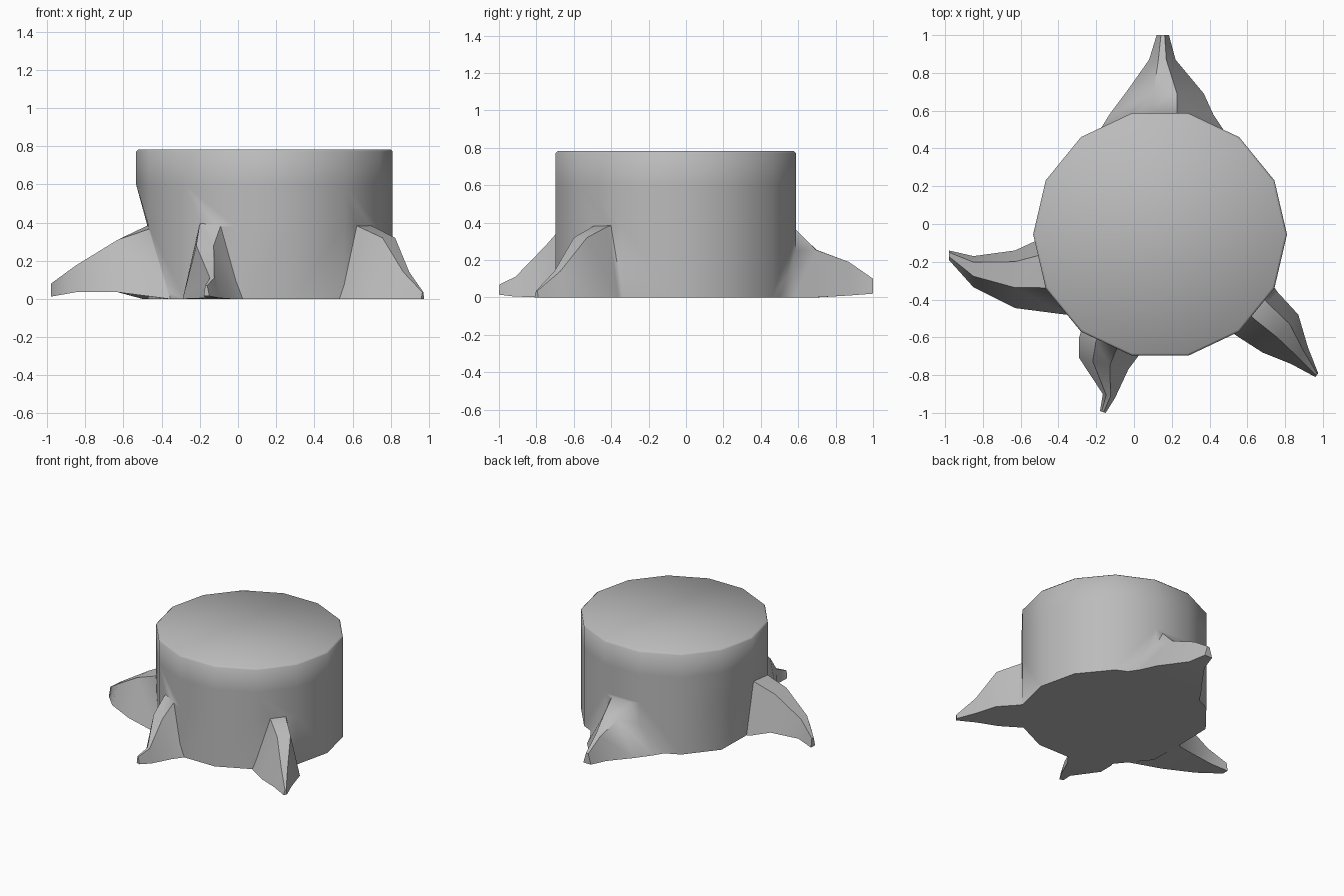
import bpy, bmesh, math
from mathutils import Vector

cube = bpy.data.objects.get("Cube")
if cube:
    bpy.data.objects.remove(cube, do_unlink=True)

mat = bpy.data.materials.new("stone grey")
mat.use_nodes = True
grey = (0.5, 0.5, 0.5, 1)
mat.diffuse_color = grey
mat.node_tree.nodes["Principled BSDF"].inputs["Base Color"].default_value = grey


def loft(name, rings):
    """Skin a list of equal-length point rings and cap both ends."""
    bm = bmesh.new()
    loops = [[bm.verts.new(p) for p in ring] for ring in rings]
    n = len(loops[0])
    for a, b in zip(loops, loops[1:]):
        for i in range(n):
            j = (i + 1) % n
            bm.faces.new((a[i], a[j], b[j], b[i]))
    bm.faces.new(loops[0])
    bm.faces.new(loops[-1])
    bmesh.ops.recalc_face_normals(bm, faces=bm.faces)
    mesh = bpy.data.meshes.new(name)
    bm.to_mesh(mesh)
    bm.free()
    mesh.materials.append(mat)
    obj = bpy.data.objects.new(name, mesh)
    bpy.context.collection.objects.link(obj)
    return obj


def root(name, stations, ridge=0.5, crest=0.3):
    """Each station: left foot, right foot, bottom height, top height.
    ridge places the crest between the feet, crest is its width."""
    rings = []
    for lx, ly, rx, ry, low, top in stations:
        a, b = Vector((lx, ly, low)), Vector((rx, ry, low))
        up = Vector((0, 0, top - low))
        rings.append([a, a.lerp(b, ridge - crest / 2) + up,
                      a.lerp(b, ridge + crest / 2) + up, b])
    return loft(name, rings)


# Trunk: fourteen sides, chamfered rim, waist drawn in over the right root
SIDES = 14
rings = []
for z, inset, waist in ((0, 0, 0.06), (0.38, 0, 0.06), (0.6, 0, 0),
                        (0.772, 0, 0), (0.784, 0.012, 0)):
    ring = []
    for i in range(SIDES):
        t = math.tau * i / SIDES
        r = 0.672 - inset - (waist if i == SIDES // 2 else 0)
        ring.append((0.138 + r * math.cos(t), -0.055 + 0.98 * r * math.sin(t), z))
    rings.append(ring)
stump = loft("tree_stump", rings)

# Roots, listed from inside the trunk out to the tip
roots = [
    root("back_root", [(-0.24, 0.40, 0.54, 0.40, 0, 0.5),
                       (-0.13, 0.58, 0.42, 0.58, 0, 0.37),
                       (-0.04, 0.70, 0.37, 0.69, 0, 0.255),
                       (0.08, 0.87, 0.22, 0.87, 0.01, 0.19),
                       (0.12, 1.0, 0.185, 1.0, 0.02, 0.10)]),
    root("right_root", [(-0.30, 0.0, -0.15, -0.50, 0, 0.42),
                        (-0.50, -0.08, -0.36, -0.48, 0, 0.385),
                        (-0.63, -0.14, -0.63, -0.445, 0.035, 0.31),
                        (-0.85, -0.17, -0.85, -0.335, 0.035, 0.175),
                        (-0.98, -0.14, -0.98, -0.19, 0.012, 0.08)], 0.42, 0.45),
    root("front_root", [(-0.26, -0.50, 0.08, -0.60, 0, 0.46),
                        (-0.29, -0.60, 0.03, -0.69, 0, 0.385),
                        (-0.29, -0.71, -0.03, -0.77, 0, 0.28),
                        (-0.165, -0.90, -0.10, -0.92, 0.005, 0.11),
                        (-0.18, -0.99, -0.15, -1.0, 0.015, 0.07)], 0.45, 0.35),
    root("left_root", [(0.70, -0.27, 0.46, -0.52, 0, 0.40),
                       (0.76, -0.36, 0.54, -0.59, 0, 0.38),
                       (0.87, -0.48, 0.68, -0.68, 0, 0.32),
                       (0.92, -0.65, 0.83, -0.74, 0, 0.14),
                       (0.975, -0.79, 0.96, -0.81, 0, 0.035)], 0.42, 0.35),
]

# Fuse the roots into the trunk
bpy.ops.object.select_all(action="DESELECT")
bpy.context.view_layer.objects.active = stump
stump.select_set(True)
for part in roots:
    mod = stump.modifiers.new("fuse", "BOOLEAN")
    mod.operation = "UNION"
    mod.solver = "EXACT"
    mod.object = part
    bpy.ops.object.modifier_apply(modifier=mod.name)
    bpy.data.objects.remove(part, do_unlink=True)
bpy.ops.object.shade_smooth_by_angle(angle=math.radians(50))
